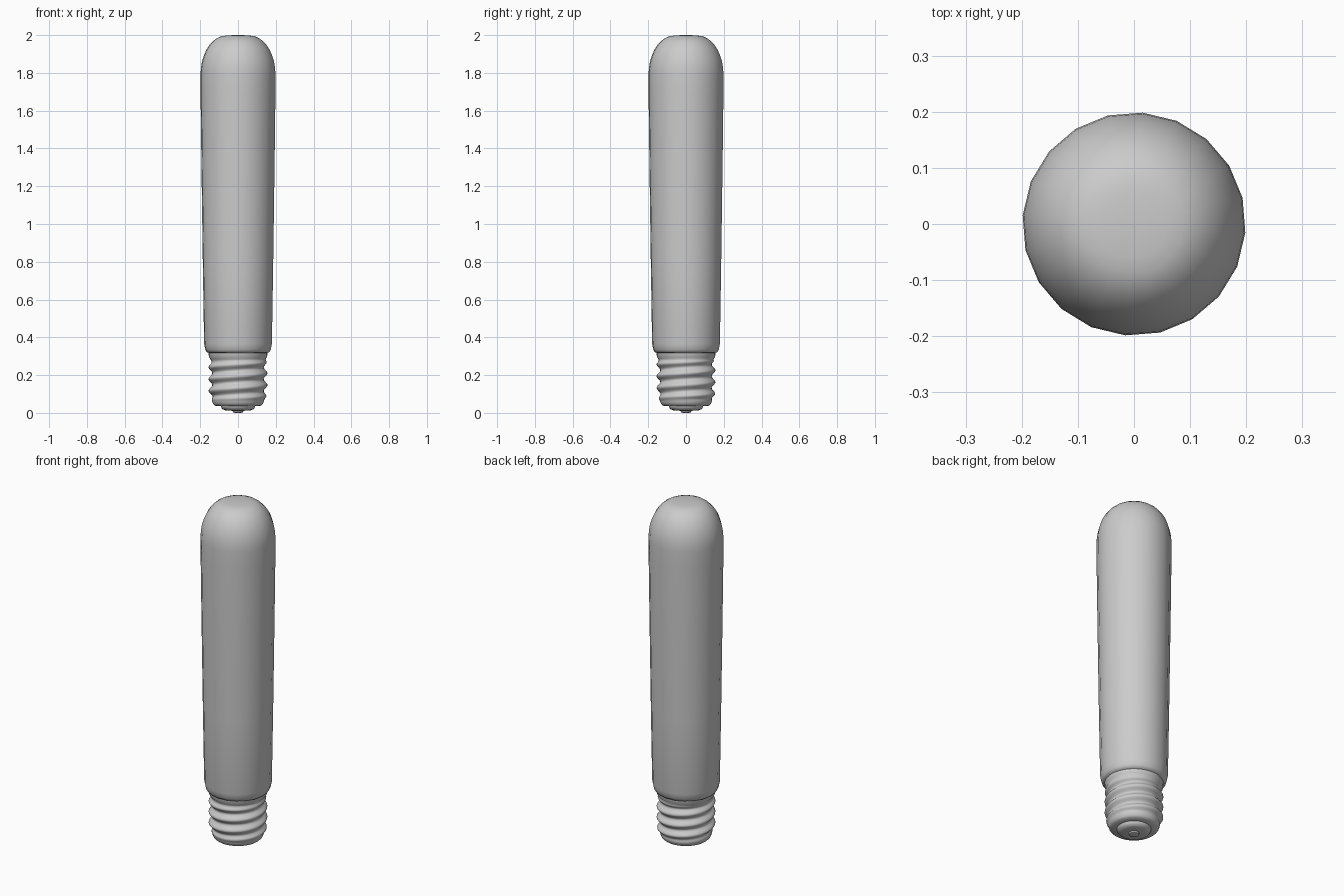
import bpy, bmesh, math

cube = bpy.data.objects.get("Cube")
if cube:
    bpy.data.objects.remove(cube, do_unlink=True)

gray = bpy.data.materials.new("light_gray")
gray.use_nodes = True
gray.diffuse_color = (0.6, 0.6, 0.6, 1)
gray.node_tree.nodes["Principled BSDF"].inputs["Base Color"].default_value = (0.6, 0.6, 0.6, 1)


def lathe(name, rows, sides, turn=0.0, ripple=None, sharp=50):
    """Revolve (radius, z) rows; ripple(angle, z) adds to the radius."""
    bm = bmesh.new()
    rings = []
    for r, z in rows:
        ring = []
        for i in range(sides):
            a = turn + math.tau * i / sides
            q = r + (ripple(a, z) if ripple else 0)
            ring.append(bm.verts.new((q * math.cos(a), q * math.sin(a), z)))
        rings.append(ring)
    for low, high in zip(rings, rings[1:]):
        for i in range(sides):
            j = (i + 1) % sides
            bm.faces.new((low[i], low[j], high[j], high[i]))
    bm.faces.new(rings[0][::-1])
    bm.faces.new(rings[-1])
    mesh = bpy.data.meshes.new(name)
    bm.to_mesh(mesh)
    bm.free()
    mesh.materials.append(gray)
    obj = bpy.data.objects.new(name, mesh)
    bpy.context.collection.objects.link(obj)
    bpy.ops.object.select_all(action="DESELECT")
    obj.select_set(True)
    bpy.context.view_layer.objects.active = obj
    bpy.ops.object.shade_smooth_by_angle(angle=math.radians(sharp))
    return obj


# Glass tube: rounded shoulder, slight taper, domed top
tube = [(0.145, 0.316), (0.165, 0.32), (0.174, 0.335), (0.18, 0.365),
        (0.187, 0.8), (0.194, 1.3), (0.199, 1.7)]
for k in range(9):
    a = math.radians(10 * k)
    tube.append((0.065 + 0.134 * math.cos(a), 1.79 + 0.207 * math.sin(a)))
tube += [(0.06, 1.998), (0.02, 2.0)]
lathe("glass_tube", tube, 20, math.radians(13.5))

# Screw base: helical thread that fades out at both ends
PITCH, BOTTOM, TOP = 0.0625, 0.065, 0.285


def thread(angle, z):
    fade = max(0, min(1, (z - BOTTOM) / 0.025, (TOP - z) / 0.025))
    return 0.01 * fade * math.cos(math.tau * (z - 0.21) / PITCH - angle)


STEPS = 36
base = [(0.09, 0.036), (0.122, 0.038), (0.132, 0.047), (0.136, 0.058)]
for k in range(STEPS + 1):
    t = k / STEPS
    base.append((0.138 + 0.008 * min(1, t * 5), BOTTOM + (TOP - BOTTOM) * t))
base += [(0.154, 0.295), (0.156, 0.318)]
lathe("screw_base", base, 40, ripple=thread, sharp=80)

# Insulator ring and contact tip under the base
lathe("insulator", [(0.03, 0.011), (0.065, 0.013), (0.082, 0.019), (0.09, 0.03), (0.092, 0.038)], 32)
lathe("contact_tip", [(0.015, 0), (0.026, 0.003), (0.03, 0.014)], 24)
